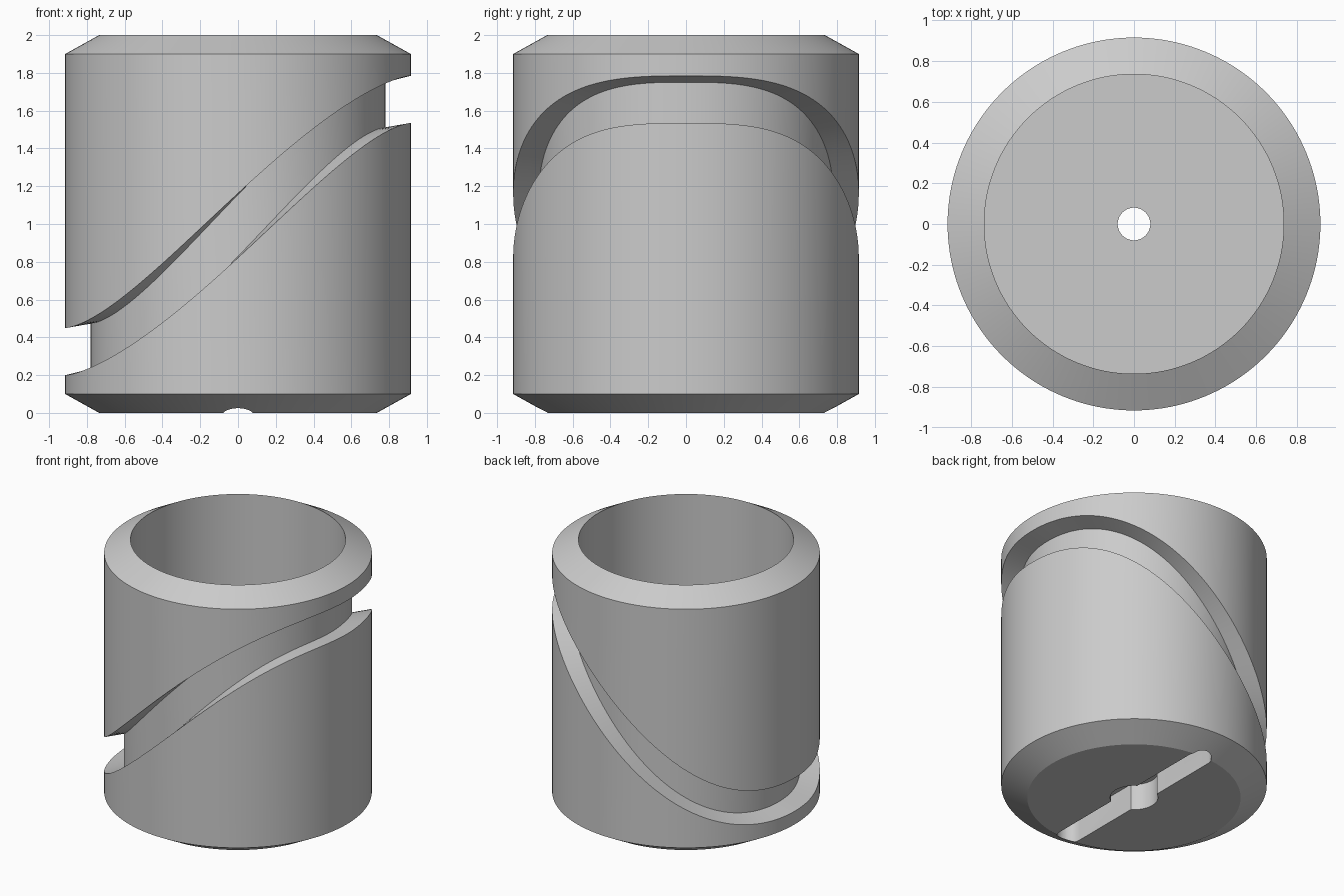
import bpy, bmesh, math
from math import pi, sin, cos, sqrt

cube = bpy.data.objects.get("Cube")
if cube:
    bpy.data.objects.remove(cube)

SEGMENTS = 160
R_OUT, R_GROOVE, R_BORE, R_HOLE = 0.915, 0.78, 0.735, 0.08
FLOOR, MID_Z, LIFT, HALF_WIDTH = 0.35, 0.992, 1.335, 0.125

grey = bpy.data.materials.new("plain grey")
grey.use_nodes = True
grey.diffuse_color = (0.6, 0.6, 0.6, 1)
grey.node_tree.nodes["Principled BSDF"].inputs["Base Color"].default_value = grey.diffuse_color


def track(a):
    """Centre height of the cam groove: cycloidal rise and fall."""
    t = abs((a + pi) % (2 * pi) - pi) / pi
    return MID_Z + LIFT * (0.5 - t + sin(2 * pi * t) / (2 * pi))


def groove_edge(a, side):
    """Edge left by a round cutter following the track (side +1 top, -1 bottom)."""
    steps = [HALF_WIDTH * i / 50 for i in range(-50, 51)]
    heights = [side * track(a + s / R_OUT) + sqrt(HALF_WIDTH ** 2 - s * s) for s in steps]
    return side * max(heights)


def make_object(name, bm):
    bmesh.ops.recalc_face_normals(bm, faces=bm.faces)
    mesh = bpy.data.meshes.new(name)
    bm.to_mesh(mesh)
    bm.free()
    mesh.materials.append(grey)
    obj = bpy.data.objects.new(name, mesh)
    bpy.context.collection.objects.link(obj)
    return obj


def prism(name, outline, z0, z1):
    bm = bmesh.new()
    base = bm.faces.new([bm.verts.new((x, y, z0)) for x, y in outline])
    top = bmesh.ops.extrude_face_region(bm, geom=[base])["geom"]
    verts = [v for v in top if isinstance(v, bmesh.types.BMVert)]
    bmesh.ops.translate(bm, vec=(0, 0, z1 - z0), verts=verts)
    return make_object(name, bm)


# Cam barrel: closed section swept round the axis, groove heights vary by angle
bm = bmesh.new()
columns = []
for i in range(SEGMENTS):
    a = 2 * pi * i / SEGMENTS
    upper, lower = groove_edge(a, 1), groove_edge(a, -1)
    inner = [MID_Z + (z - MID_Z) * 0.957 for z in (upper, lower)]
    section = [(R_HOLE, FLOOR), (R_BORE, FLOOR), (R_BORE, 2), (R_OUT, 1.9),
               (R_OUT, upper), (R_GROOVE, inner[0]), (R_GROOVE, inner[1]),
               (R_OUT, lower), (R_OUT, 0.1), (R_BORE, 0), (R_HOLE, 0)]
    columns.append([bm.verts.new((r * cos(a), r * sin(a), z)) for r, z in section])
for i, col in enumerate(columns):
    nxt = columns[(i + 1) % SEGMENTS]
    for j in range(len(col)):
        k = (j + 1) % len(col)
        bm.faces.new((col[j], nxt[j], nxt[k], col[k]))
barrel = make_object("cam_barrel", bm)

# Drive slot and round hub recess in the underside
SLOT_R, SLOT_Y, HUB_R, DEPTH = 0.088, 0.692, 0.165, 0.2
arc = [pi * i / 16 for i in range(17)]
slot = [(SLOT_R * cos(a), SLOT_Y + SLOT_R * sin(a)) for a in arc]
slot += [(-x, -y) for x, y in slot]
hub = [(HUB_R * cos(2 * pi * i / 48), HUB_R * sin(2 * pi * i / 48)) for i in range(48)]
cutters = [prism("slot_cutter", slot, -0.1, DEPTH), prism("hub_cutter", hub, -0.1, DEPTH)]

bpy.context.view_layer.objects.active = barrel
for cutter in cutters:
    cutter.hide_render = True
    mod = barrel.modifiers.new(cutter.name, "BOOLEAN")
    mod.operation = "DIFFERENCE"
    mod.solver = "EXACT"
    mod.object = cutter
    bpy.ops.object.modifier_apply(modifier=mod.name)
    bpy.data.objects.remove(cutter)

bpy.ops.object.select_all(action="DESELECT")
barrel.select_set(True)
bpy.ops.object.shade_smooth_by_angle(angle=math.radians(25))
